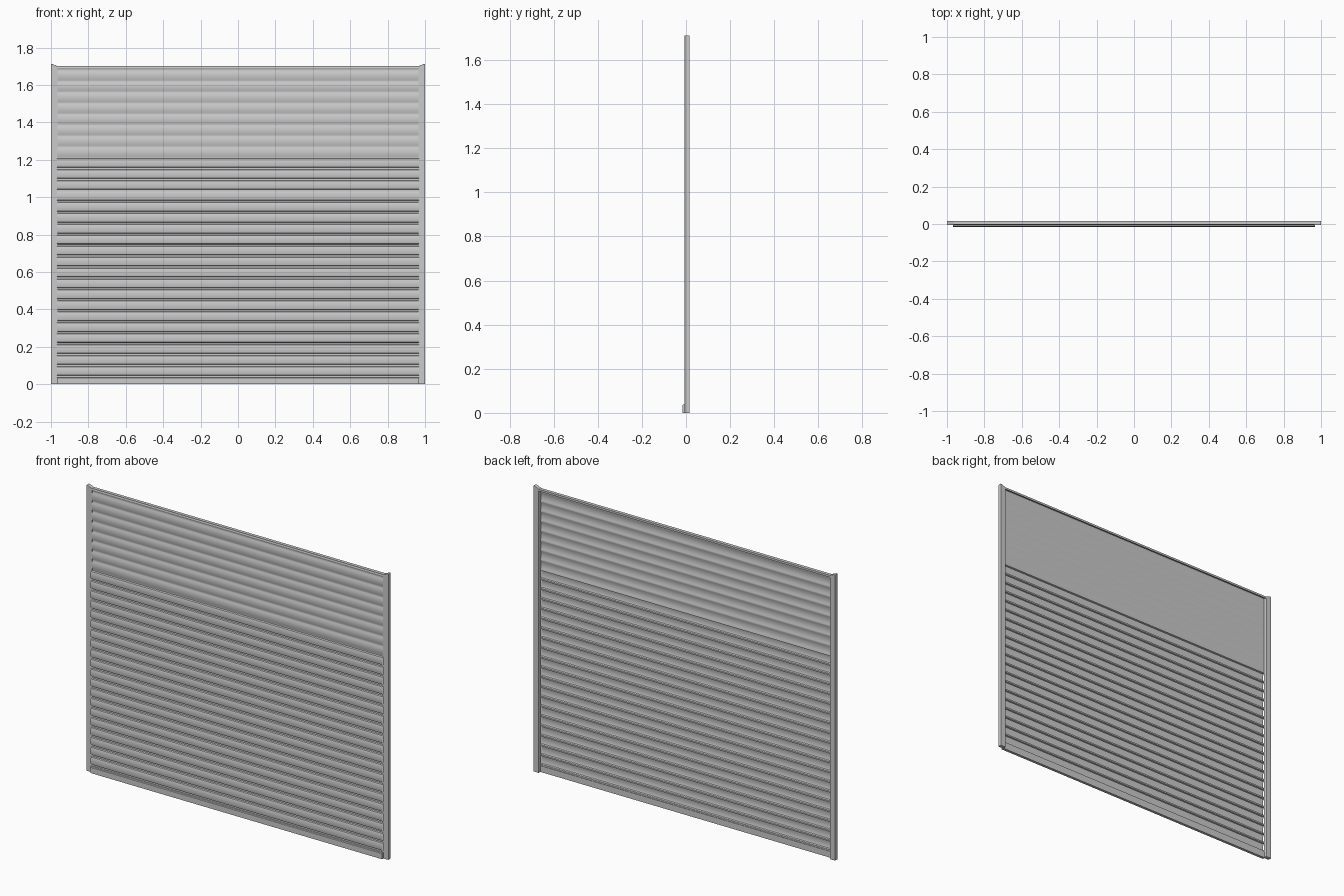
import bpy, bmesh

if "Cube" in bpy.data.objects:
    bpy.data.objects.remove(bpy.data.objects["Cube"])

HALF = 0.967      # half width of the curtain
PITCH = 0.0585    # height of one slat
BAR_TOP = 0.037
TOP = 1.70


def make_object(name, verts, faces, smooth=False):
    me = bpy.data.meshes.new(name)
    me.from_pydata(verts, [], faces)
    bm = bmesh.new()
    bm.from_mesh(me)
    bmesh.ops.recalc_face_normals(bm, faces=bm.faces)
    bm.to_mesh(me)
    bm.free()
    ob = bpy.data.objects.new(name, me)
    bpy.context.collection.objects.link(ob)
    if smooth:
        bpy.context.view_layer.objects.active = ob
        ob.select_set(True)
        bpy.ops.object.shade_smooth_by_angle(angle=0.6)
        ob.select_set(False)
    return ob


def extrude_x(name, profile, half, closed=True, smooth=False):
    """Extrude a (y, z) profile along x."""
    n = len(profile)
    verts = [(x, y, z) for x in (-half, half) for y, z in profile]
    faces = [(i, (i + 1) % n, n + (i + 1) % n, n + i)
             for i in range(n if closed else n - 1)]
    if closed:
        faces += [tuple(range(n)), tuple(range(n, 2 * n))]
    return make_object(name, verts, faces, smooth)


# Ribbed curtain: deep slats in the lower part, shallow ones above
deep = [(-0.003, 0.0), (-0.003, 0.009), (-0.011, 0.012), (-0.013, 0.018),
        (-0.0135, 0.034), (-0.013, 0.050), (-0.011, 0.056)]
shallow = [(-0.001, 0.0), (-0.001, 0.008), (-0.004, 0.015),
           (-0.0045, 0.034), (-0.004, 0.052)]
profile = []
z = BAR_TOP
while z < TOP - 0.02:
    for y, dz in (deep if z < 1.19 else shallow):
        if z + dz < TOP - 0.004:
            profile.append((y, z + dz))
    z += PITCH
profile.append((-0.002, TOP))
extrude_x("slat_curtain", profile, HALF, closed=False, smooth=True)

# Bottom bar with a small stepped ledge
extrude_x("bottom_bar", [(0.0, 0.0), (-0.017, 0.0), (-0.017, 0.034),
                         (-0.014, BAR_TOP), (0.0, BAR_TOP)], HALF)

# Top lip folded to the back
extrude_x("top_lip", [(-0.003, TOP), (0.017, TOP), (0.017, TOP - 0.012),
                      (0.013, TOP - 0.012), (0.013, TOP - 0.004),
                      (-0.003, TOP - 0.004)], HALF)

# Side guide rails with sloping tops
for side, name in ((-1, "left_rail"), (1, "right_rail")):
    outline = [(0.964, 0.0), (1.0, 0.0), (1.0, 1.712), (0.993, 1.712), (0.964, TOP)]
    n = len(outline)
    verts = [(side * x, y, h) for y in (-0.006, 0.017) for x, h in outline]
    faces = [(i, (i + 1) % n, n + (i + 1) % n, n + i) for i in range(n)]
    faces += [tuple(range(n)), tuple(range(n, 2 * n))]
    rail = make_object(name, verts, faces)
    bev = rail.modifiers.new("soft_edges", 'BEVEL')
    bev.width = 0.002
    bev.segments = 2
